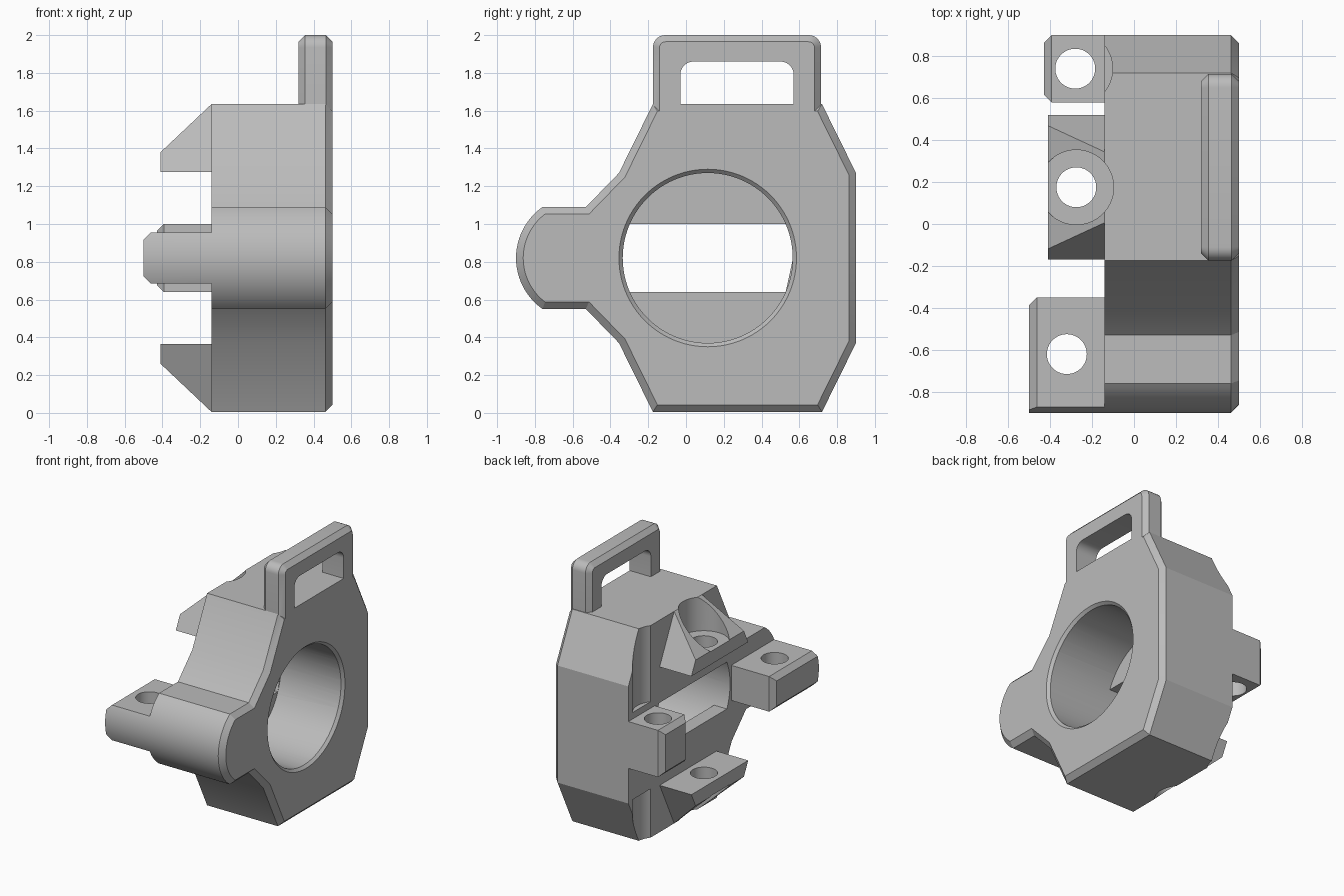
import bpy, bmesh, math
from mathutils import Matrix

if "Cube" in bpy.data.objects:
    bpy.data.objects.remove(bpy.data.objects["Cube"], do_unlink=True)

grey = bpy.data.materials.new("light grey")
grey.use_nodes = True
grey.diffuse_color = (0.5, 0.5, 0.5, 1)
grey.node_tree.nodes["Principled BSDF"].inputs["Base Color"].default_value = (0.5, 0.5, 0.5, 1)

MID = 0.82      # height of the symmetry plane
BACK = -0.14    # flat mounting face of the body
FRONT = 0.5     # outer face of the body


def finish(bm, name):
    bmesh.ops.recalc_face_normals(bm, faces=bm.faces)
    mesh = bpy.data.meshes.new(name)
    bm.to_mesh(mesh)
    bm.free()
    obj = bpy.data.objects.new(name, mesh)
    bpy.context.collection.objects.link(obj)
    mesh.materials.append(grey)
    return obj


def prism(name, pts, x0, x1, chamfer_at=(), size=0.038):
    """Extrude a (y, z) outline along x, chamfering the rims at the given x."""
    bm = bmesh.new()
    face = bm.faces.new([bm.verts.new((x0, y, z)) for y, z in pts])
    ext = bmesh.ops.extrude_face_region(bm, geom=[face])
    for v in ext["geom"]:
        if isinstance(v, bmesh.types.BMVert):
            v.co.x = x1
    bmesh.ops.recalc_face_normals(bm, faces=bm.faces)
    rims = [e for e in bm.edges if any(all(abs(v.co.x - x) < 1e-5 for v in e.verts) for x in chamfer_at)]
    if rims:
        bmesh.ops.bevel(bm, geom=rims, offset=size, offset_type='OFFSET', segments=1,
                        profile=0.5, affect='EDGES')
    return finish(bm, name)


def cylinder(axis, centre, r0, r1, length, sides=64):
    bm = bmesh.new()
    turn = Matrix.Rotation(math.pi / 2, 4, 'Y') if axis == 'x' else Matrix.Identity(4)
    bmesh.ops.create_cone(bm, cap_ends=True, segments=sides, radius1=r0, radius2=r1,
                          depth=length, matrix=Matrix.Translation(centre) @ turn)
    return finish(bm, "cutter")


def z_bore(x, y, r, z0, z1):
    return cylinder('z', (x, y, (z0 + z1) / 2), r, r, z1 - z0)


def rect(y0, y1, z0, z1):
    return [(y0, z0), (y1, z0), (y1, z1), (y0, z1)]


def boolean(obj, tool, operation='DIFFERENCE'):
    mod = obj.modifiers.new("cut", 'BOOLEAN')
    mod.operation, mod.object, mod.solver = operation, tool, 'EXACT'
    bpy.context.view_layer.objects.active = obj
    bpy.ops.object.modifier_apply(modifier=mod.name)
    bpy.data.objects.remove(tool, do_unlink=True)


def arc(cy, cz, r, a0, a1, n):
    return [(cy + r * math.cos(math.radians(a0 + (a1 - a0) * i / n)),
             cz + r * math.sin(math.radians(a0 + (a1 - a0) * i / n))) for i in range(n + 1)]


# Body: faceted outline with a rounded ear at the front
upper = [(0.9, 1.27), (0.72, 1.635), (-0.175, 1.635), (-0.355, 1.27), (-0.53, 1.09)]
lower = [(y, 2 * MID - z) for y, z in reversed(upper)]
ear_arc = arc(-0.57, MID, 0.33, 125, 235, 24)
body = prism("body", upper + ear_arc + lower, BACK, FRONT, [FRONT])

# Carrying handle: rounded loop on the outer side of the body
outline = [(-0.175, 1.5), (0.715, 1.5)] + arc(0.65, 1.935, 0.065, 0, 90, 8) + arc(-0.11, 1.935, 0.065, 90, 180, 8)
handle = prism("handle", outline, 0.32, FRONT, [0.32, FRONT], 0.035)
boolean(body, handle, 'UNION')
window = [(-0.03, 1.635), (0.57, 1.635)] + arc(0.5, 1.79, 0.07, 0, 90, 8) + arc(0.04, 1.79, 0.07, 90, 180, 8)
boolean(body, prism("cutter", window, 0.2, 0.6))

# Main bore with chamfered rim, then a flat-sided slot through the rear wall
FLOOR = -0.03
bore_y = 0.115
boolean(body, cylinder('x', ((FLOOR + 0.6) / 2, bore_y, MID), 0.45, 0.45, 0.6 - FLOOR, 96))
boolean(body, cylinder('x', (0.5, bore_y, MID), 0.41, 0.53, 0.12, 96))
slot = prism("cutter", rect(-0.5, 0.7, 0.64, 1.0), -0.3, 0.1)
boolean(slot, cylinder('x', (0, bore_y, MID), 0.45, 0.45, 1, 96), 'INTERSECT')
boolean(body, slot)

# Screw clearance grooves in the rear face of the body
for x, y, low, high in ((-0.28, 0.74, 0.38, 1.05), (-0.275, 0.175, 0.265, 1.375)):
    boolean(body, z_bore(x, y, 0.178, high, 2.2))
    boolean(body, z_bore(x, y, 0.178, -0.5, low))

# Rear clamp tab
rear_tab = prism("rear_clamp_tab", rect(0.58, 0.9, 0.64, 1.0), -0.43, BACK, [-0.43])
boolean(rear_tab, z_bore(-0.28, 0.74, 0.095, 0.4, 1.2))

# Front clamp tab, its end following the rounded ear
front_tab = prism("front_clamp_tab", rect(-1.1, -0.35, 0.685, 0.955), -0.5, BACK, [-0.5])
boolean(front_tab, cylinder('x', (-0.3, -0.57, MID), 0.33, 0.33, 1, 80), 'INTERSECT')
boolean(front_tab, z_bore(-0.32, -0.62, 0.095, 0.4, 1.2))

# Upper and lower sloping screw lugs
parts = [body, rear_tab, front_tab]
for name, flip in (("upper_lug", 1), ("lower_lug", -1)):
    bm = bmesh.new()
    for x, top in ((-0.41, 1.38), (BACK, 1.635)):
        for z in (1.275, top):
            half = 0.345 - 0.49 * (z - 1.275)
            for side in (-1, 1):
                bm.verts.new((x, 0.175 + side * half, MID + flip * (z - MID)))
    bmesh.ops.convex_hull(bm, input=bm.verts)
    bmesh.ops.dissolve_limit(bm, angle_limit=0.01, verts=bm.verts, edges=bm.edges)
    lug = finish(bm, name)
    ends = sorted((MID + flip * (1.375 - MID), MID + flip * 1.2))
    boolean(lug, z_bore(-0.275, 0.175, 0.178, *ends))
    boolean(lug, z_bore(-0.275, 0.175, 0.095, -0.5, 2.2))
    parts.append(lug)

# Smooth the curved walls, keep the edges crisp
for obj in parts:
    bpy.ops.object.select_all(action='DESELECT')
    obj.select_set(True)
    bpy.context.view_layer.objects.active = obj
    bpy.ops.object.shade_smooth_by_angle(angle=math.radians(20))
